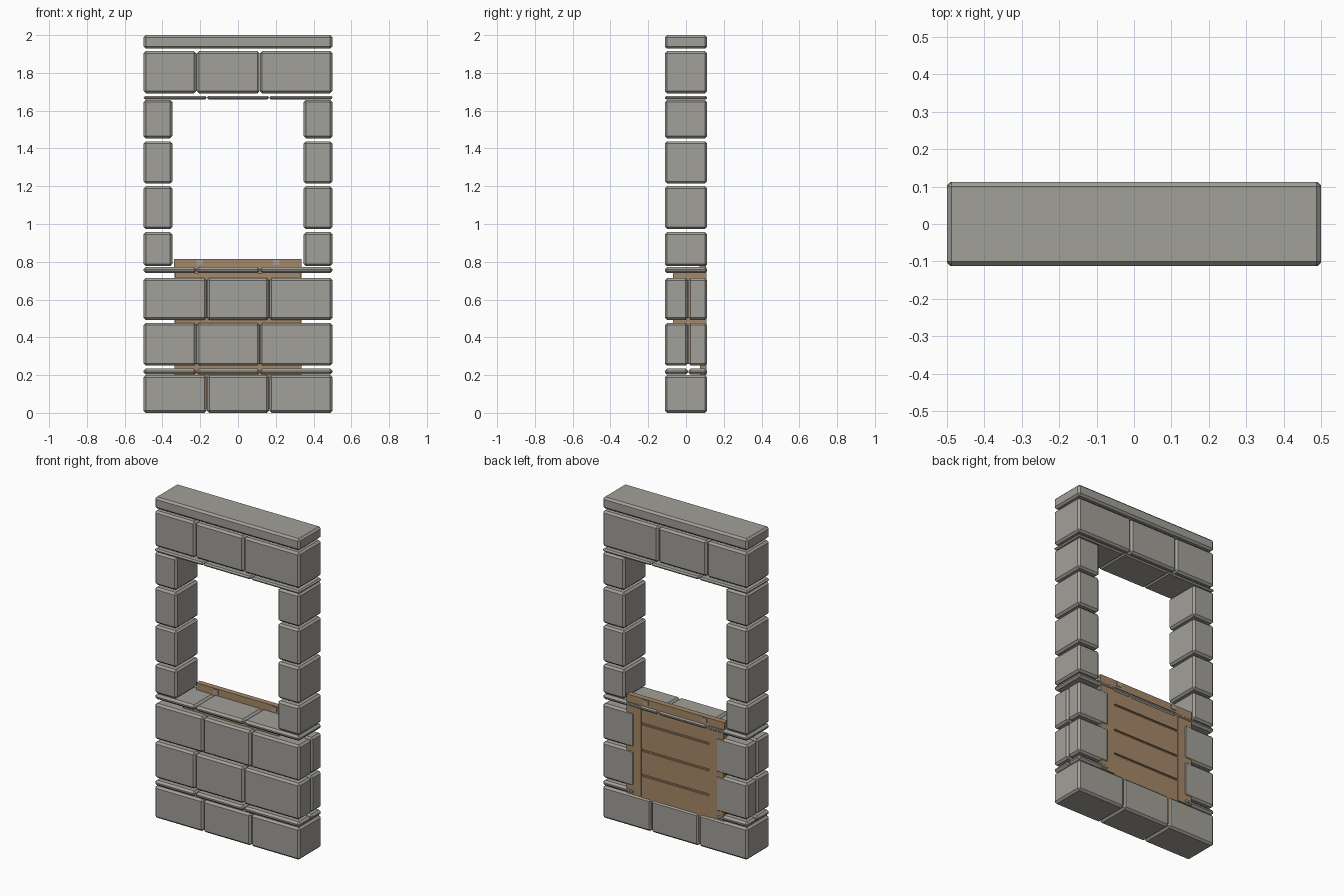
import bpy, bmesh
from mathutils import Matrix, Vector

old = bpy.data.objects.get("Cube")
if old:
    bpy.data.objects.remove(old, do_unlink=True)


def material(name, rgb):
    m = bpy.data.materials.new(name)
    m.use_nodes = True
    m.diffuse_color = (*rgb, 1)
    bsdf = m.node_tree.nodes["Principled BSDF"]
    bsdf.inputs["Base Color"].default_value = (*rgb, 1)
    bsdf.inputs["Roughness"].default_value = 0.9
    return m


STONE = material("grey stone", (0.36, 0.35, 0.32))
WOOD = material("brown wood", (0.38, 0.25, 0.14))


def boxes(name, spans, mat, bevel=0.0):
    """One object made of boxes, each given as (x0, x1, y0, y1, z0, z1)."""
    bm = bmesh.new()
    for x0, x1, y0, y1, z0, z1 in spans:
        place = Matrix.Translation(Vector((x0 + x1, y0 + y1, z0 + z1)) / 2)
        size = Matrix.Diagonal((x1 - x0, y1 - y0, z1 - z0, 1))
        bmesh.ops.create_cube(bm, size=1, matrix=place @ size)
    mesh = bpy.data.meshes.new(name)
    bm.to_mesh(mesh)
    bm.free()
    mesh.materials.append(mat)
    obj = bpy.data.objects.new(name, mesh)
    bpy.context.collection.objects.link(obj)
    if bevel:
        mod = obj.modifiers.new("chamfer", "BEVEL")
        mod.width = bevel
        mod.segments = 1
    return obj


HALF = 0.5       # half width of the wall
DEPTH = 0.112    # half depth of the wall
GAP = 0.001      # half of a vertical joint
EVEN = (-0.165, 0.165)
ODD = (-0.22, 0.115)


def course(name, z0, z1, joints=(), split=False, bevel=0.012):
    """A row of stones; a split row has only end stones behind its front stones."""
    edges = [-HALF, *joints, HALF]
    back = 0.01 if split else DEPTH
    spans = [(a + GAP * (a > -HALF), b - GAP * (b < HALF), -DEPTH, back, z0, z1)
             for a, b in zip(edges, edges[1:])]
    if split:
        spans += [(-HALF, -0.28, 0.013, DEPTH, z0, z1),
                  (0.28, HALF, 0.013, DEPTH, z0, z1)]
    return boxes(name, spans, STONE, bevel)


# Lower wall
course("base_stones", 0, 0.2, EVEN)
course("base_ledge", 0.202, 0.235, ODD, split=True)
course("lower_stones", 0.25, 0.476, ODD, split=True)
course("upper_stones", 0.492, 0.714, EVEN, split=True)
course("window_sill", 0.74, 0.772, ODD)

# Pillars beside the opening
for i, (z0, z1) in enumerate([(0.777, 0.957), (0.973, 1.2), (1.214, 1.438), (1.453, 1.657)]):
    for side, x0, x1 in (("right", -HALF, -0.348), ("left", 0.348, HALF)):
        boxes(f"{side}_pillar_stone_{i + 1}", [(x0, x1, -DEPTH, DEPTH, z0, z1)], STONE, 0.012)

# Lintel and cap
course("lintel_ledge", 1.659, 1.678, EVEN, bevel=0.008)
course("lintel_stones", 1.692, 1.915, ODD)
course("cap_stone", 1.928, 2.0)

# Wooden core hidden inside the lower wall, seen through the joints
boxes("wood_core", [(-0.33, 0.33, -0.07, 0.09, 0.26, 0.74)], WOOD)

# Wooden back panel: backing, uprights, planks with slots, top rail
boxes("panel_backing", [(-0.335, 0.335, 0.075, 0.094, 0.02, 0.77)], WOOD)
boxes("panel_uprights", [(s * 0.285 - 0.05, s * 0.285 + 0.05, 0.09, 0.108, 0.2, 0.77)
                         for s in (-1, 1)], WOOD)
levels = [0.02, 0.335, 0.49, 0.655, 0.77]
boxes("panel_planks", [(-0.235, 0.235, 0.09, 0.104, a + 0.006, b - 0.006 * (b < 0.77))
                       for a, b in zip(levels, levels[1:])], WOOD)
boxes("panel_top_rail", [(-0.338, 0.335, 0.072, 0.106, 0.768, 0.815)], WOOD)

# Small grey brackets on the top rail
boxes("rail_brackets", [(s * 0.202 - 0.017, s * 0.202 + 0.017, 0.066, 0.11, 0.782, 0.81)
                        for s in (-1, 1)], STONE)
